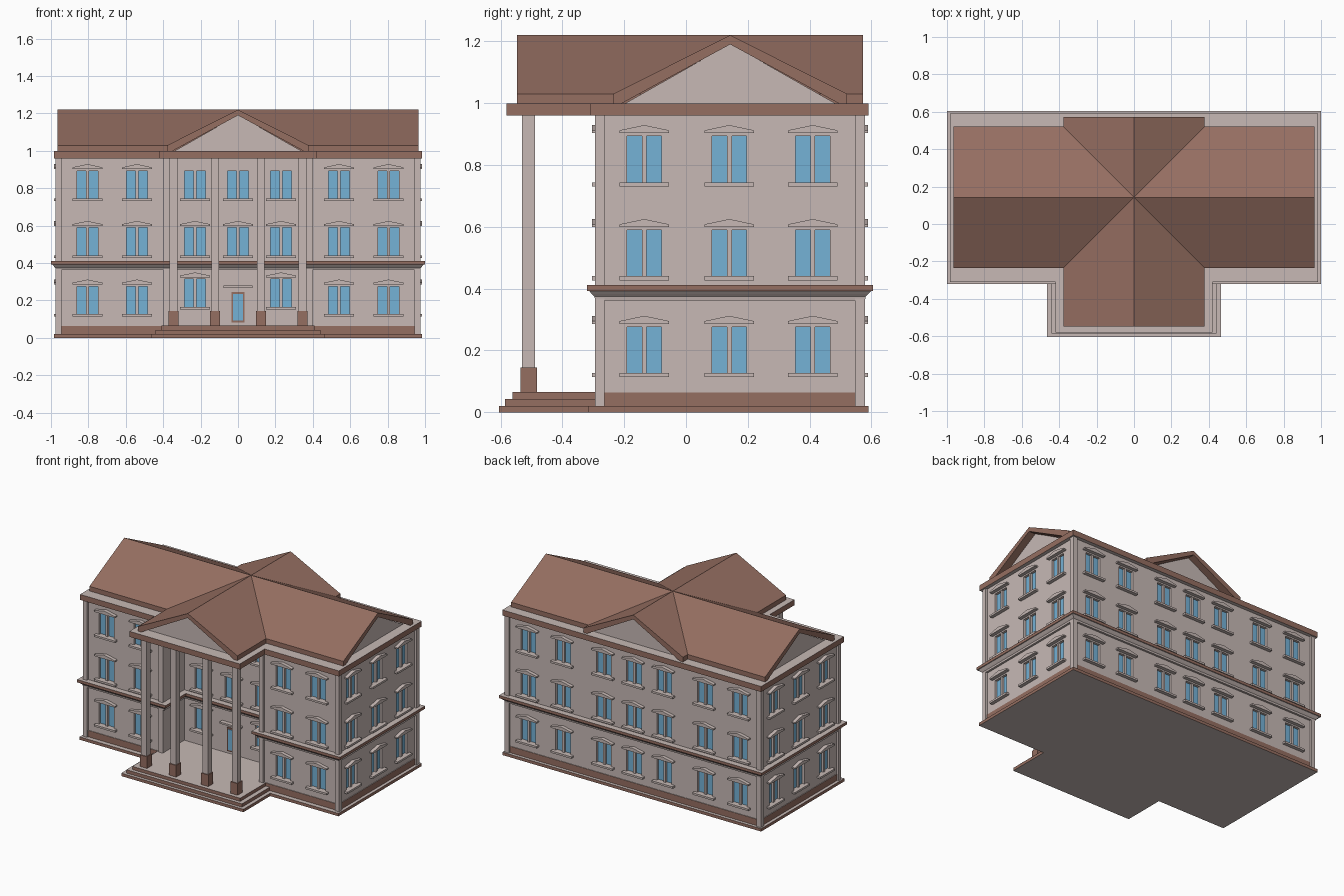
import bpy, bmesh, math
from mathutils import Matrix, Vector

if "Cube" in bpy.data.objects:
    bpy.data.objects.remove(bpy.data.objects["Cube"])


def material(name, rgb):
    m = bpy.data.materials.new(name)
    lin = [((c / 255 + 0.055) / 1.055) ** 2.4 for c in rgb]
    m.diffuse_color = (*lin, 1)
    m.use_nodes = True
    m.node_tree.nodes["Principled BSDF"].inputs["Base Color"].default_value = m.diffuse_color
    return m


STONE = material("pale_stone", (199, 185, 181))
BROWN = material("brown_tile", (149, 110, 97))
BLUE = material("blue_glass", (117, 178, 214))


def finish(name, bm, mats, rule=None):
    bmesh.ops.recalc_face_normals(bm, faces=bm.faces)
    bm.normal_update()
    if rule:
        for f in bm.faces:
            f.material_index = rule(f)
    me = bpy.data.meshes.new(name)
    bm.to_mesh(me)
    bm.free()
    for m in mats:
        me.materials.append(m)
    ob = bpy.data.objects.new(name, me)
    bpy.context.collection.objects.link(ob)
    return ob


def loft(bm, rings, cap=True):
    """Join rings of points with quads and cap both ends."""
    vs = [[bm.verts.new(p) for p in r] for r in rings]
    n = len(vs[0])
    for a, b in zip(vs, vs[1:]):
        for i in range(n):
            j = (i + 1) % n
            bm.faces.new((a[i], a[j], b[j], b[i]))
    if cap:
        bm.faces.new(vs[0])
        bm.faces.new(vs[-1])


def box(bm, x0, x1, y0, y1, z0, z1, mat=Matrix()):
    loft(bm, [[mat @ Vector(p) for p in
               ((x0, y0, z), (x1, y0, z), (x1, y1, z), (x0, y1, z))] for z in (z0, z1)])


def flat_faces(f):          # stone on tops and undersides, brown on edges
    return 0 if abs(f.normal.z) > 0.5 else 1


# Plan of the walls: a block with a recessed entrance, grown outward by d
WX, WF, WB, RX, RY = 0.96, -0.28, 0.565, 0.367, -0.06


def plan(d, z):
    right = [(RX - d, RY - d), (RX - d, WF - d), (WX + d, WF - d), (WX + d, WB + d)]
    return [(x, y, z) for x, y in right + [(-x, y) for x, y in reversed(right)]]


def wall_ring(name, profile, mats, rule=None):
    bm = bmesh.new()
    loft(bm, [plan(d, z) for d, z in profile])
    return finish(name, bm, mats, rule)


def t_slab(name, x, y0, y1, px, py, z0, z1):
    pts = [(px, py), (px, y0), (x, y0), (x, y1)]
    pts += [(-a, b) for a, b in reversed(pts)]
    bm = bmesh.new()
    loft(bm, [[(a, b, z) for a, b in pts] for z in (z0, z1)])
    return finish(name, bm, [STONE, BROWN], flat_faces)


# Ground slab, plinth, walls, string course and eaves
t_slab("ground_slab", 0.985, -0.315, 0.59, 0.465, -0.605, 0, 0.02)
walls = wall_ring("walls", [(0, 0.01), (0, 0.97)], [STONE])
wall_ring("plinth", [(0.004, 0.015), (0.004, 0.064)], [STONE, BROWN], flat_faces)
wall_ring("string_moulding", [(0.014, 0.362), (0.016, 0.374), (0.024, 0.382), (0.034, 0.393)],
          [STONE])
wall_ring("string_course", [(0.04, 0.393), (0.04, 0.412)], [STONE, BROWN], flat_faces)
t_slab("eaves", 0.985, -0.31, 0.59, 0.42, -0.58, 0.96, 0.998)

# Entrance steps
bm = bmesh.new()
for x, y, z in ((0.44, -0.585, 0.043), (0.41, -0.562, 0.065)):
    box(bm, -x, x, y, 0.0, z - 0.023, z)
finish("entrance_steps", bm, [STONE, BROWN], flat_faces)

# Corner pilasters
bm = bmesh.new()
for s in (-1, 1):
    for x, y in ((0.959, -0.279), (0.959, 0.563), (0.382, -0.279)):
        box(bm, s * x - 0.016, s * x + 0.016, y - 0.016, y + 0.016, 0.015, 0.965)
finish("corner_pilasters", bm, [STONE])

# Portico columns and pedestals
cols, peds = bmesh.new(), bmesh.new()
for x in (-0.345, -0.122, 0.122, 0.345):
    box(cols, x - 0.021, x + 0.021, -0.53, -0.488, 0.14, 0.965)
    box(peds, x - 0.027, x + 0.027, -0.536, -0.482, 0.06, 0.145)
finish("columns", cols, [STONE])
finish("column_pedestals", peds, [BROWN])

# Windows: local x runs along the wall, local -y points outward
cut, glass, mullions, sills, hoods = [bmesh.new() for _ in range(5)]


def window(m, z, hood=True):
    w, h = 0.056, 0.149
    box(cut, -w, w, -0.02, 0.02, z, z + h, m)
    box(glass, -w - 0.002, w + 0.002, 0.017, 0.023, z - 0.002, z + h + 0.002, m)
    box(mullions, -0.008, 0.008, 0.002, 0.02, z - 0.002, z + h + 0.002, m)
    box(sills, -0.08, 0.08, -0.024, 0.01, z - 0.013, z, m)
    if hood:
        a = z + h + 0.01
        prof = [(-0.08, a), (0.08, a), (0.08, a + 0.009), (0, a + 0.026), (-0.08, a + 0.009)]
        loft(hoods, [[m @ Vector((x, y, q)) for x, q in prof] for y in (-0.024, 0.01)])


def place(x, y, angle):
    return Matrix.Translation((x, y, 0)) @ Matrix.Rotation(math.radians(angle), 4, 'Z')


FLOORS = (0.127, 0.44, 0.744)
for i, z in enumerate(FLOORS):
    for s in (-1, 1):
        for x in (0.54, 0.805):                       # front wings and back
            window(place(s * x, WF, 0), z)
            window(place(s * x, WB, 180), z)
        window(place(s * 0.23, WB, 180), z)
        for y in (-0.135, 0.14, 0.41):                # sides
            window(place(s * WX, y, s * 90), z)
        window(place(s * 0.23, RY, 0), z + (0.038 if i == 0 else 0), i < 2)
    window(place(0, WB, 180), z)
    if i:
        window(place(0, RY, 0), z, i < 2)

cutter = finish("window_cutter", cut, [STONE])
cutter.hide_render = True
cutter.hide_viewport = True
mod = walls.modifiers.new("openings", 'BOOLEAN')
mod.operation, mod.solver, mod.object = 'DIFFERENCE', 'EXACT', cutter
finish("window_glass", glass, [BLUE])
finish("window_mullions", mullions, [STONE])
finish("window_sills", sills, [STONE])
finish("window_hoods", hoods, [STONE])

# Front door with frame and flat canopy
bm = bmesh.new()
box(bm, -0.036, 0.036, RY - 0.008, RY + 0.01, 0.083, 0.245)
finish("door_frame", bm, [BROWN])
bm = bmesh.new()
box(bm, -0.026, 0.026, RY - 0.011, RY, 0.094, 0.235)
finish("door_glass", bm, [BLUE])
bm = bmesh.new()
box(bm, -0.078, 0.078, RY - 0.03, RY + 0.01, 0.268, 0.28)
finish("door_canopy", bm, [STONE])


# Crossing gable roofs with pale gable walls set back under the verges
def gable_roof(name, half, centre, ends, along_x):
    def ring(prof, t):
        return [(t, centre + u, z) if along_x else (centre + u, t, z) for u, z in prof]
    shell = [(-half, 0.998), (-half, 1.03), (0, 1.22), (half, 1.03), (half, 0.998),
             (half - 0.025, 0.998), (0, 1.19), (-half + 0.025, 0.998)]
    bm = bmesh.new()
    loft(bm, [ring(shell, t) for t in ends])
    finish(name + "_roof", bm, [BROWN])
    tri = [(-half + 0.022, 0.99), (half - 0.022, 0.99), (0, 1.192)]
    bm = bmesh.new()
    loft(bm, [ring(tri, t) for t in (ends[0] + 0.05, ends[1] - 0.05)])
    finish(name + "_gable_walls", bm, [STONE])


gable_roof("main", 0.378, 0.143, (-0.966, 0.966), True)
gable_roof("cross", 0.378, 0.0, (-0.547, 0.573), False)
